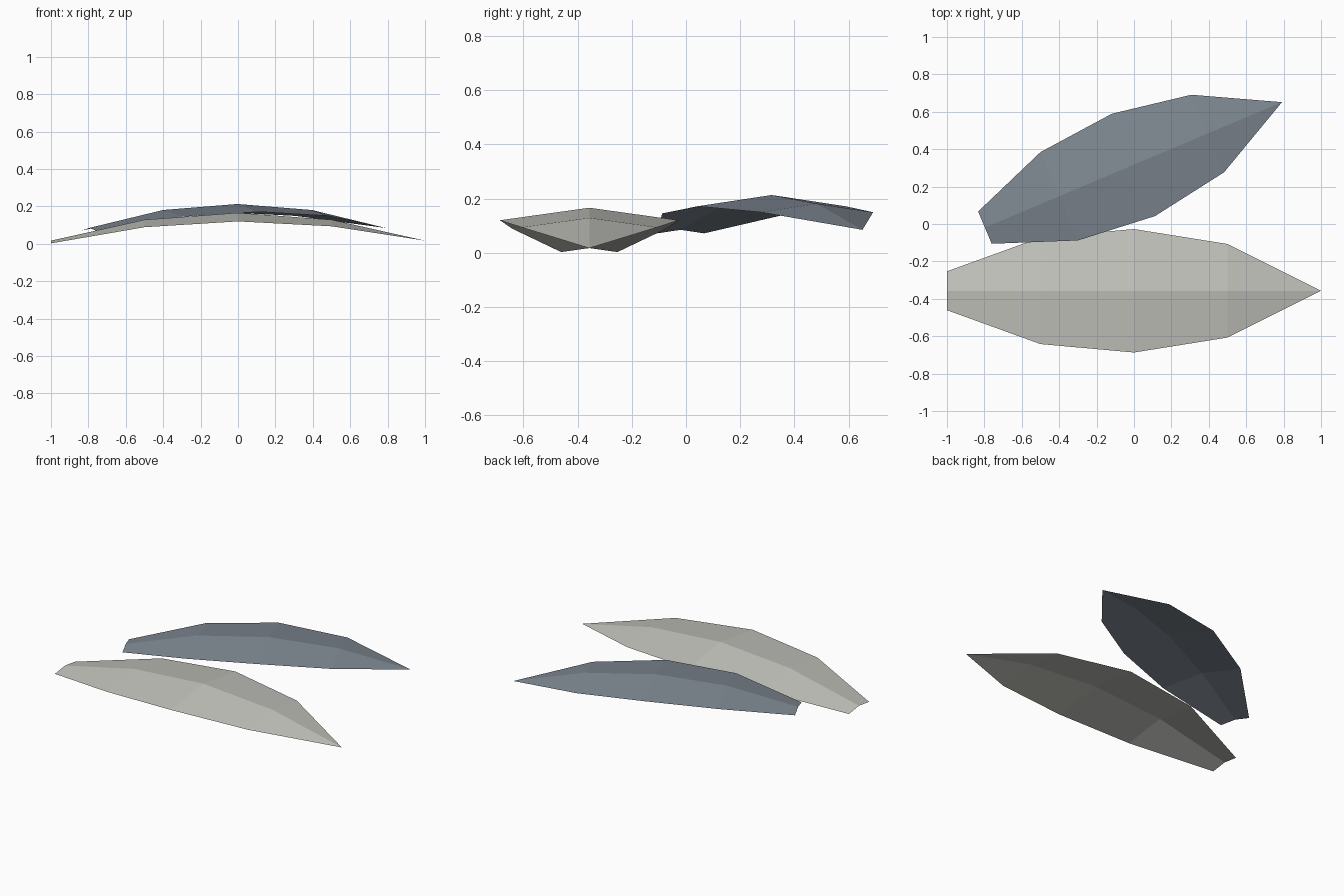
import bpy
import bmesh
import math

if "Cube" in bpy.data.objects:
    bpy.data.objects.remove(bpy.data.objects["Cube"])

# Half widths at five evenly spaced stations, blunt end to pointed tip
HALF_WIDTHS = (0.104, 0.285, 0.33, 0.25, 0.0)
FOLD = 0.14   # edge drop per unit of half width
ARCH = 0.149  # drop of the ridge from middle to ends


def material(name, rgb):
    mat = bpy.data.materials.new(name)
    mat.diffuse_color = (*rgb, 1.0)
    mat.use_nodes = True
    mat.node_tree.nodes["Principled BSDF"].inputs["Base Color"].default_value = mat.diffuse_color
    return mat


def leaf(name, mat, location, angle, length, width):
    """Folded, arched sheet with a central ridge, running along local x."""
    bm = bmesh.new()
    rows = []
    for i, w in enumerate(HALF_WIDTHS):
        t = i / 2 - 1
        z = -ARCH * length * t * t
        x, w = t * length, w * width
        ridge = bm.verts.new((x, 0, z))
        if w:
            right = bm.verts.new((x, -w, z - FOLD * w))
            left = bm.verts.new((x, w, z - FOLD * w))
            rows.append((right, ridge, left))
        else:
            rows.append((ridge, ridge, ridge))
    for a, b in zip(rows, rows[1:]):
        for k in (0, 1):
            corners = list(dict.fromkeys((a[k], b[k], b[k + 1], a[k + 1])))
            bm.faces.new(corners)
    mesh = bpy.data.meshes.new(name)
    bm.to_mesh(mesh)
    bm.free()
    mesh.materials.append(mat)
    obj = bpy.data.objects.new(name, mesh)
    obj.location = location
    obj.rotation_euler.z = angle
    bpy.context.collection.objects.link(obj)
    return obj


# Large pale leaf in front, smaller slate leaf turned behind it
leaf("pale_leaf", material("pale grey", (0.56, 0.56, 0.52)),
     (0, -0.357, 0.166), 0, 1.0, 1.0)
leaf("slate_leaf", material("slate grey", (0.21, 0.245, 0.285)),
     (-0.003, 0.316, 0.213), math.radians(22.9), 0.862, 0.9)
